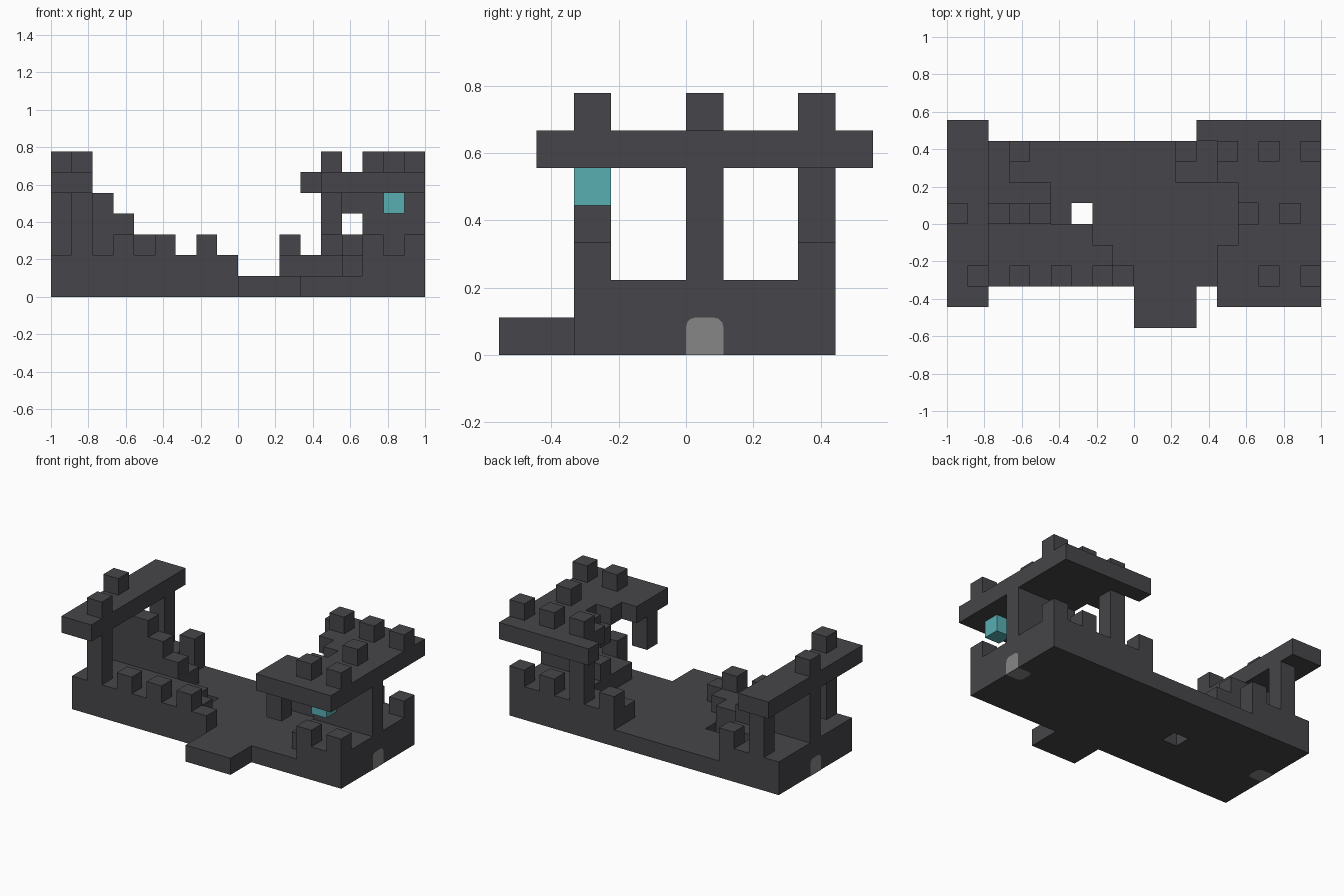
import bpy, bmesh, math
from mathutils import Vector, Matrix

cube = bpy.data.objects.get("Cube")
if cube:
    bpy.data.objects.remove(cube)

U = 1 / 9                                   # one block
ORIGIN = Vector((-1, -5 * U, 0))


def material(name, rgb):
    m = bpy.data.materials.new(name)
    m.use_nodes = True
    color = (*rgb, 1)
    m.diffuse_color = color
    m.node_tree.nodes["Principled BSDF"].inputs["Base Color"].default_value = color
    return m


STONE = material("dark stone", (0.061, 0.06, 0.067))
LAMP = material("cyan lamp", (0.098, 0.43, 0.45))
DOOR = material("grey door", (0.24, 0.24, 0.24))

parts = {}                                  # part name -> (cells, material)
solid = set()


def blocks(name, *spans, mat=STONE):
    """Add spans of blocks; each axis is a single index or a (first, last) pair."""
    cells = parts.setdefault(name, (set(), mat))[0]
    for span in spans:
        a, b, c = [range(s, s + 1) if isinstance(s, int) else range(s[0], s[1] + 1) for s in span]
        new = {(i, j, k) for i in a for j in b for k in c} - solid
        cells |= new
        solid.update(new)


def cut(name, cell):
    parts[name][0].discard(cell)
    solid.discard(cell)


def build(name, cells, mat):
    """Make one mesh from the exposed sides of the blocks."""
    bm = bmesh.new()
    for cell in cells:
        centre = Vector(cell) + Vector((.5, .5, .5))
        for axis in range(3):
            for sign in (-1, 1):
                n = Vector((0, 0, 0))
                n[axis] = sign
                if tuple(int(v) for v in Vector(cell) + n) in solid:
                    continue
                u = Vector((n.y, n.z, n.x))
                v = n.cross(u)
                corners = [centre + (n + u * p + v * q) / 2
                           for p, q in ((-1, -1), (1, -1), (1, 1), (-1, 1))]
                bm.faces.new([bm.verts.new(ORIGIN + p * U) for p in corners])
    bmesh.ops.remove_doubles(bm, verts=bm.verts, dist=0.001)
    bmesh.ops.dissolve_limit(bm, angle_limit=0.01, verts=bm.verts, edges=bm.edges)
    mesh = bpy.data.meshes.new(name)
    bm.to_mesh(mesh)
    bm.free()
    mesh.materials.append(mat)
    bpy.context.collection.objects.link(bpy.data.objects.new(name, mesh))


# Ground slab with a well hole and a front landing
blocks("base_slab", ((0, 17), (2, 8), 0))
cut("base_slab", (6, 5, 0))
blocks("front_landing", ((9, 11), (0, 1), 0))

# Raised terraces: last column (right) and first column (left) of each row
for j, last in zip(range(2, 9), (8, 7, 6, 4, 4, 2, 3)):
    blocks("right_terrace", ((0, last), j, 1))
for j, first in zip(range(2, 9), (15, 14, 14, 14, 14, 11, 11)):
    blocks("left_terrace", ((first, 17), j, 1))

# Low battlements
for i, j in ((3, 2), (5, 2), (7, 2), (3, 8)):
    blocks("right_battlements", (i, j, 2))
for i, j in ((15, 2), (17, 2), (11, 8), (15, 8), (17, 8)):
    blocks("left_battlements", (i, j, 2))

# Right tower: pillars, wall, stairs and deck
for j in (2, 8):
    blocks("right_pillars", (1, j, (2, 4)))
blocks("right_wall", ((0, 1), 5, (2, 4)))
for step in range(3):
    blocks("right_stairs", (4 - step, 5, (2, 2 + step)))
blocks("right_deck", ((0, 1), (1, 9), 5))
blocks("right_deck_battlements", (0, 5, 6), (1, 2, 6))

# Left tower: broken wall, pillars and ragged deck
blocks("left_wall", ((15, 17), 5, (2, 4)), (14, 5, 2), (14, 5, 4))
blocks("left_pillar", (13, 8, (2, 4)))
blocks("left_hanging_pillar", (13, 2, (3, 4)))
for j, first in zip(range(1, 10), (13, 13, 13, 14, 15, 14, 13, 13, 12)):
    blocks("left_deck", ((first, 17), j, 5))
for i, j in ((13, 8), (15, 8), (17, 8), (16, 5), (15, 2), (17, 2)):
    blocks("left_deck_battlements", (i, j, 6))

# Hanging lamp
blocks("lamp", (16, 2, 4), mat=LAMP)

for part, (cells, mat) in parts.items():
    build(part, cells, mat)


def arch(name, foot, across, up):
    """Thin arched plate: foot is the centre of its lower edge."""
    r = U * 0.25
    pts = [(-U / 2, 0), (U / 2, 0)]
    for side, start in ((1, 0), (-1, 90)):
        for s in range(4):
            a = math.radians(start + 30 * s)
            pts.append((side * (U / 2 - r) + r * math.cos(a), U - r + r * math.sin(a)))
    bm = bmesh.new()
    across, up = Vector(across), Vector(up)
    lift = across.cross(up) * 0.0015
    face = bm.faces.new([bm.verts.new(Vector(foot) + across * p + up * q + lift) for p, q in pts])
    mesh = bpy.data.meshes.new(name)
    bm.to_mesh(mesh)
    bm.free()
    mesh.materials.append(DOOR)
    bpy.context.collection.objects.link(bpy.data.objects.new(name, mesh))


# Arched doors on both ends, with matching sills underneath
for side, label in ((1, "left"), (-1, "right")):
    foot = (side, U / 2, 0)
    arch(label + "_door", foot, (0, side, 0), (0, 0, 1))
    arch(label + "_door_sill", foot, (0, -side, 0), (-side, 0, 0))
